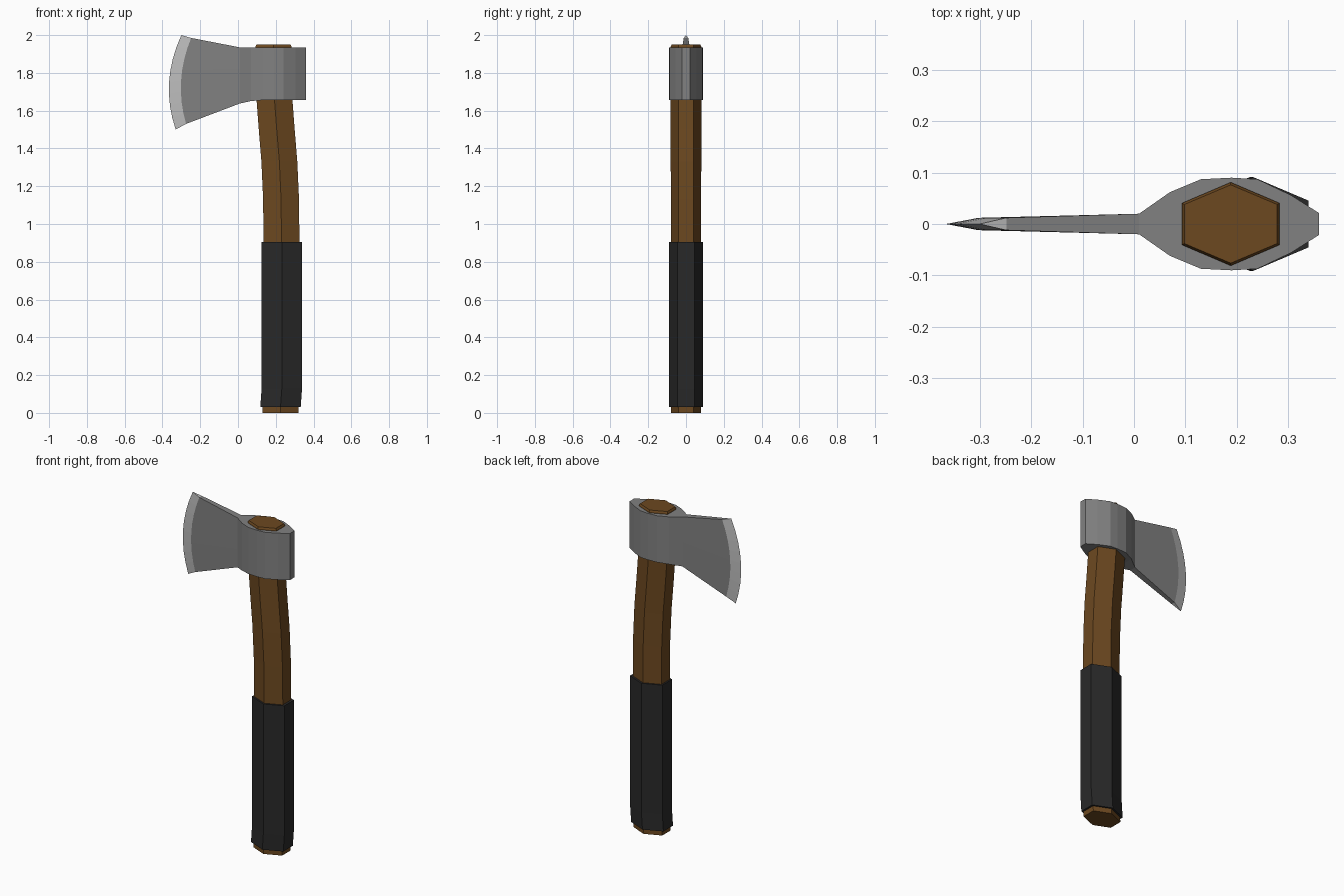
import bpy

if "Cube" in bpy.data.objects:
    bpy.data.objects.remove(bpy.data.objects["Cube"])


def material(name, rgb):
    m = bpy.data.materials.new(name)
    m.diffuse_color = (*rgb, 1)
    m.use_nodes = True
    m.node_tree.nodes["Principled BSDF"].inputs["Base Color"].default_value = m.diffuse_color
    return m


def make(name, verts, faces, *mats):
    mesh = bpy.data.meshes.new(name)
    mesh.from_pydata(verts, [], faces)
    for m in mats:
        mesh.materials.append(m)
    ob = bpy.data.objects.new(name, mesh)
    bpy.context.collection.objects.link(ob)
    return ob


HEX = [(0, -1), (1, -.5), (1, .5), (0, 1), (-1, .5), (-1, -.5)]


def hex_sweep(name, path, mat):
    """Hexagonal tube along (x, z, half width, half depth) stations."""
    verts = [(x + hx * w, hy * d, z) for x, z, w, d in path for hx, hy in HEX]
    last = 6 * (len(path) - 1)
    faces = [tuple(reversed(range(6))), tuple(range(last, last + 6))]
    for k in range(0, last, 6):
        for i in range(6):
            j = (i + 1) % 6
            faces.append((k + i, k + j, k + j + 6, k + i + 6))
    return make(name, verts, faces, mat)


wood = material("wood", (0.15, 0.065, 0.014))
rubber = material("rubber", (0.022, 0.022, 0.022))
steel = material("steel", (0.22, 0.22, 0.22))
honed = material("honed_steel", (0.5, 0.5, 0.5))

# Curved wooden handle
hex_sweep("handle", [
    (.225, 0, .095, .080), (.228, .12, .095, .080), (.230, .92, .095, .080),
    (.228, 1.13, .095, .080), (.219, 1.33, .095, .081), (.205, 1.5, .095, .081),
    (.193, 1.66, .095, .081), (.188, 1.94, .095, .081), (.188, 1.95, .090, .076)], wood)

# Dark grip sleeve
hex_sweep("grip", [(.225, .03, .107, .091), (.232, .13, .107, .091),
                   (.232, .905, .107, .091)], rubber)

# Axe head: stations (top x, top z, bottom x, bottom z, bulge in x, half thickness)
stations = [
    (-.300, 2.00, -.330, 1.50, -.050, 0),
    (-.248, 1.985, -.275, 1.53, -.040, .012),
    (.010, 1.935, .010, 1.638, 0, .020),
    (.070, 1.935, .070, 1.651, 0, .062),
    (.130, 1.935, .130, 1.656, 0, .087),
    (.190, 1.935, .190, 1.656, 0, .090),
    (.240, 1.935, .240, 1.656, 0, .087),
    (.305, 1.935, .305, 1.656, 0, .056),
    (.360, 1.935, .360, 1.656, 0, .021)]
ROWS = 9
S = len(stations)
verts = []
for side in (-1, 1):
    for tx, tz, bx, bz, bulge, half in stations:
        for r in range(ROWS):
            t = r / (ROWS - 1)
            verts.append((bx + (tx - bx) * t + 4 * bulge * t * (1 - t),
                          side * half, bz + (tz - bz) * t))


def v(side, s, r):
    # The cutting edge is shared by both sides
    return (0 if s == 0 else side * S * ROWS) + s * ROWS + r


faces = []
for s in range(S - 1):
    for r in range(ROWS - 1):
        faces.append((v(0, s, r), v(0, s + 1, r), v(0, s + 1, r + 1), v(0, s, r + 1)))
        faces.append((v(1, s, r), v(1, s, r + 1), v(1, s + 1, r + 1), v(1, s + 1, r)))
    for r, flip in ((0, True), (ROWS - 1, False)):
        f = [v(0, s, r), v(0, s + 1, r), v(1, s + 1, r)] + ([v(1, s, r)] if s else [])
        faces.append(tuple(reversed(f)) if flip else tuple(f))
for r in range(ROWS - 1):
    faces.append((v(0, S - 1, r), v(1, S - 1, r), v(1, S - 1, r + 1), v(0, S - 1, r + 1)))
head = make("axe_head", verts, faces, steel, honed)

# Brighter bevel along the cutting edge
for p in head.data.polygons:
    if any(i < ROWS for i in p.vertices):
        p.material_index = 1

# Drop the unused duplicate edge column
import bmesh
bm = bmesh.new()
bm.from_mesh(head.data)
bmesh.ops.delete(bm, geom=[w for w in bm.verts if not w.link_faces], context='VERTS')
bm.to_mesh(head.data)
bm.free()
